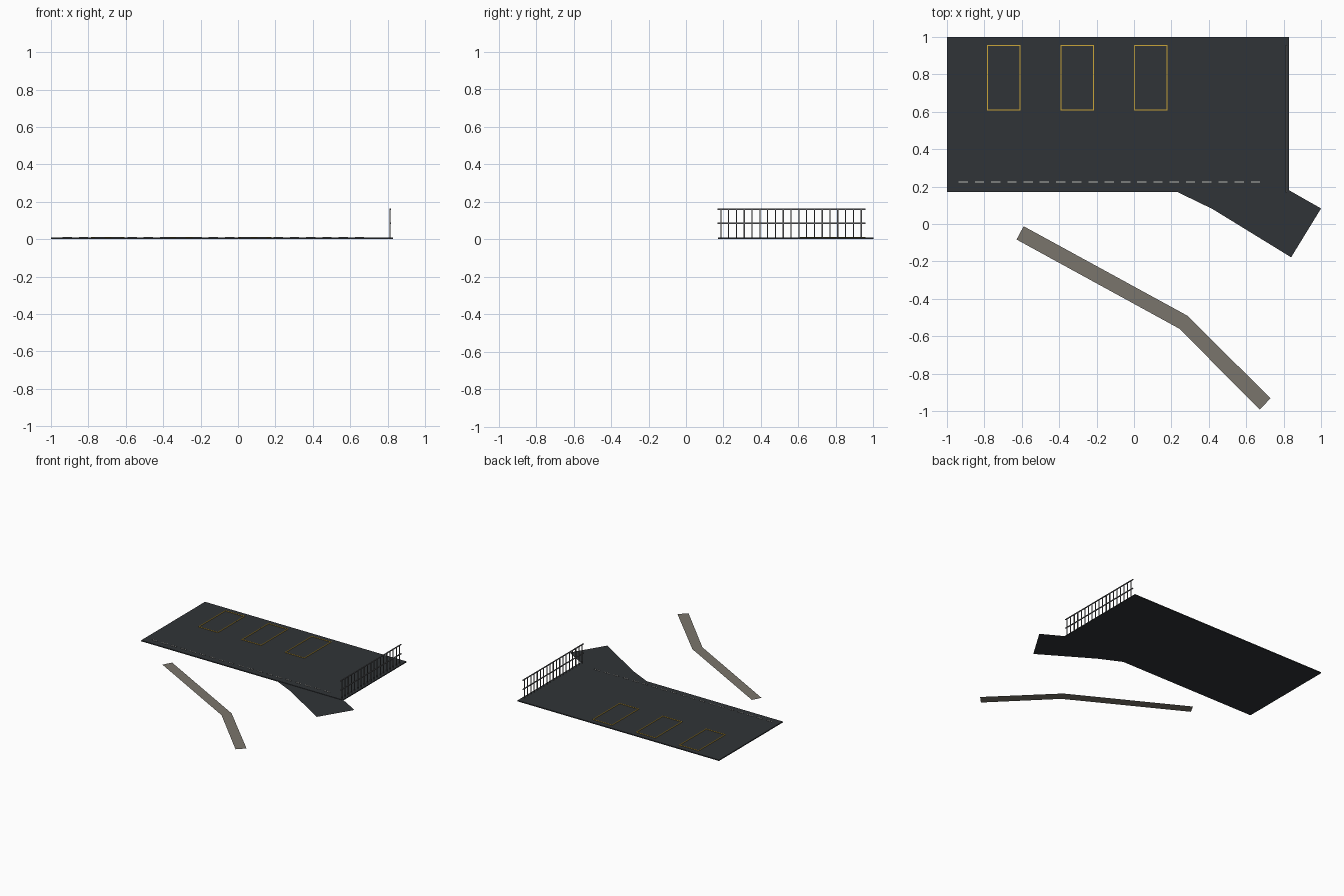
import bpy, bmesh
from mathutils import Matrix, Vector

if "Cube" in bpy.data.objects:
    bpy.data.objects.remove(bpy.data.objects["Cube"])


def material(name, rgb):
    m = bpy.data.materials.new(name)
    m.diffuse_color = (*rgb, 1)
    m.use_nodes = True
    m.node_tree.nodes["Principled BSDF"].inputs["Base Color"].default_value = m.diffuse_color
    return m


asphalt = material("asphalt", (0.030, 0.034, 0.038))
gravel = material("gravel", (0.195, 0.178, 0.150))
yellow = material("yellow_paint", (0.60, 0.38, 0.04))
white = material("white_paint", (0.55, 0.55, 0.52))
metal = material("fence_metal", (0.12, 0.12, 0.125))


def finish(bm, name, mat):
    me = bpy.data.meshes.new(name)
    bm.to_mesh(me)
    bm.free()
    me.materials.append(mat)
    ob = bpy.data.objects.new(name, me)
    bpy.context.collection.objects.link(ob)
    return ob


def boxes(name, mat, spans):
    """One object made of boxes, each given as (x0, x1, y0, y1, z0, z1)."""
    bm = bmesh.new()
    for x0, x1, y0, y1, z0, z1 in spans:
        centre = Vector((x0 + x1, y0 + y1, z0 + z1)) / 2
        size = (x1 - x0, y1 - y0, z1 - z0, 1)
        bmesh.ops.create_cube(bm, size=1, matrix=Matrix.Translation(centre) @ Matrix.Diagonal(size))
    return finish(bm, name, mat)


def strip(name, mat, left, right, z):
    """Flat ribbon between a left and a right edge line."""
    bm = bmesh.new()
    a = [bm.verts.new((*p, z)) for p in left]
    b = [bm.verts.new((*p, z)) for p in right]
    for i in range(len(a) - 1):
        bm.faces.new((a[i], b[i], b[i + 1], a[i + 1]))
    bmesh.ops.recalc_face_normals(bm, faces=bm.faces)
    if bm.faces[:][0].normal.z < 0:
        bmesh.ops.reverse_faces(bm, faces=bm.faces)
    return finish(bm, name, mat)


TOP = 0.008

# Paved yard
boxes("paved_yard", asphalt, [(-1, 0.83, 0.172, 1, 0, TOP)])

# Access road leaving the front right corner
strip("access_road", asphalt,
      [(0.83, 0.18), (0.83, 0.18 + 0.002), (1.0, 0.083)][::2],
      [(0.42, 0.08), (0.84, -0.178)], 0.005)
strip("access_road_flare", asphalt,
      [(0.23, 0.174), (0.83, 0.18)], [(0.23, 0.172), (0.42, 0.08)], 0.005)

# Bent footpath
strip("footpath", gravel,
      [(-0.59, -0.012), (0.285, -0.49), (0.73, -0.932)],
      [(-0.628, -0.083), (0.243, -0.56), (0.672, -0.992)], 0.005)

# Parking bay outlines
w, y0, y1, zp = 0.005, 0.608, 0.958, TOP + 0.004
for i in range(3):
    x0 = -0.786 + i * 0.393
    x1 = x0 + 0.178
    boxes(f"bay_outline_{i + 1}", yellow, [
        (x0, x0 + w, y0, y1, TOP, zp),
        (x1 - w, x1, y0, y1, TOP, zp),
        (x0 + w, x1 - w, y0, y0 + w, TOP, zp),
        (x0 + w, x1 - w, y1 - w, y1, TOP, zp)])

# Dashed lane line
boxes("lane_dashes", white, [
    (x, x + 0.05, 0.223, 0.227, TOP, zp)
    for x in (-0.938 + i * 0.0868 for i in range(19))])

# Fence along the right edge
FX, r = 0.813, 0.003
boxes("fence_pickets", metal, [
    (FX - r, FX + r, y - r, y + r, TOP, 0.16)
    for y in (0.186 + i * 0.0416 for i in range(19))])
boxes("fence_rails", metal, [
    (FX - 0.004, FX + 0.004, 0.168, 0.957, z - r, z + r) for z in (0.085, 0.16)])
